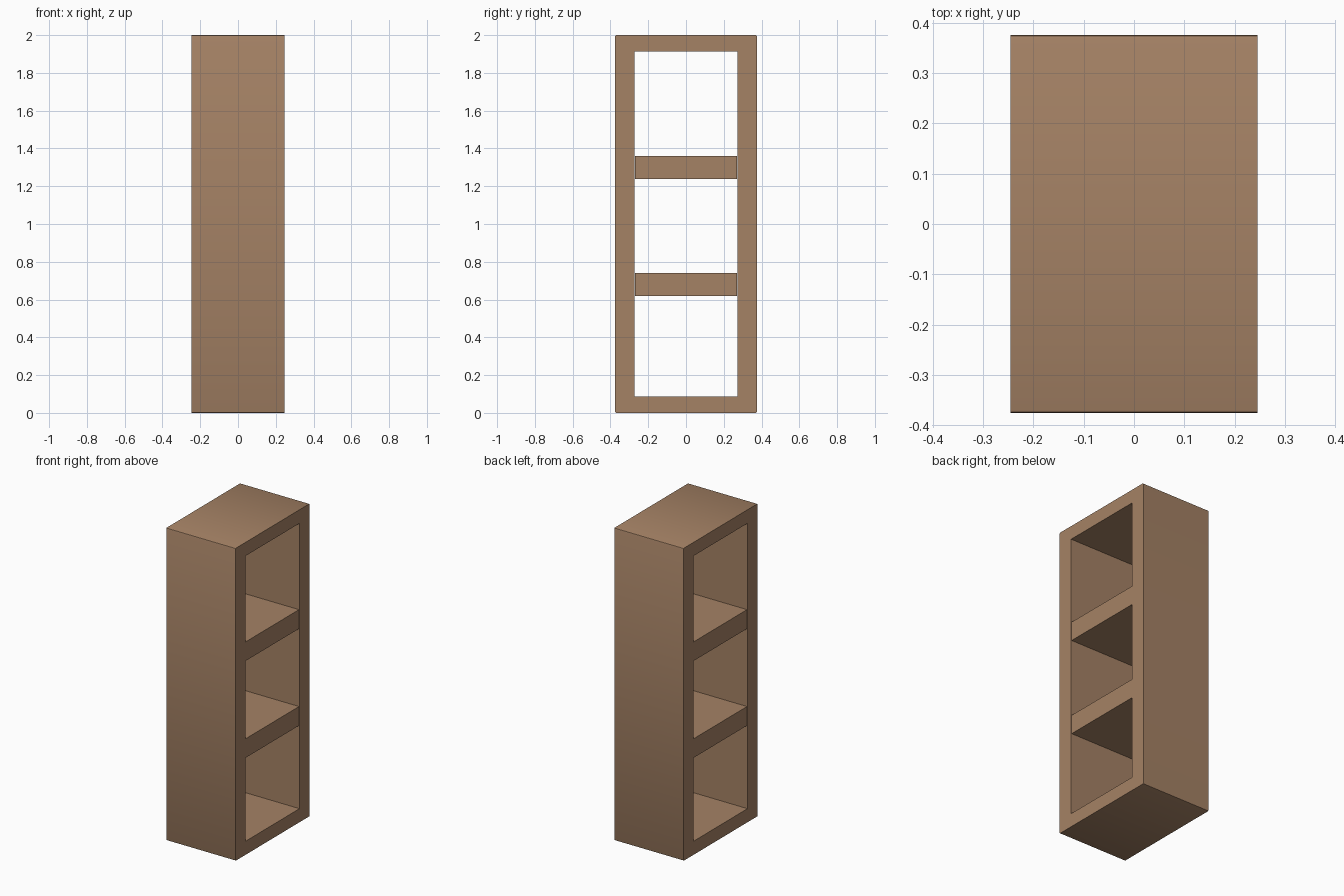
import bpy, bmesh

if "Cube" in bpy.data.objects:
    bpy.data.objects.remove(bpy.data.objects["Cube"])

WOOD = bpy.data.materials.new("brown wood")
WOOD.diffuse_color = (0.376, 0.223, 0.130, 1)
WOOD.use_nodes = True
WOOD.node_tree.nodes["Principled BSDF"].inputs["Base Color"].default_value = WOOD.diffuse_color

HALF_X = 0.245           # depth of the case
OUT_Y, IN_Y = 0.375, 0.272
TOP, RIM = 2.0, 0.087


def finish(name, bm):
    bmesh.ops.recalc_face_normals(bm, faces=bm.faces)
    mesh = bpy.data.meshes.new(name)
    bm.to_mesh(mesh)
    bm.free()
    mesh.materials.append(WOOD)
    obj = bpy.data.objects.new(name, mesh)
    bpy.context.collection.objects.link(obj)
    return obj


def rect(y, z0, z1):
    return [(-y, z0), (y, z0), (y, z1), (-y, z1)]


# Case: rectangular ring open on both the +x and -x sides
bm = bmesh.new()
rings = [[bm.verts.new((x, y, z)) for y, z in prof]
         for x, prof in ((-HALF_X, rect(OUT_Y, 0, TOP)),
                         (HALF_X, rect(OUT_Y, 0, TOP)),
                         (HALF_X, rect(IN_Y, RIM, TOP - RIM)),
                         (-HALF_X, rect(IN_Y, RIM, TOP - RIM)))]
for a, b in zip(rings, rings[1:] + rings[:1]):
    for i in range(4):
        j = (i + 1) % 4
        bm.faces.new((a[i], a[j], b[j], b[i]))

# Softened long outer corners of the case
corners = [e for e in bm.edges
           if abs(e.verts[0].co.x - e.verts[1].co.x) > 0.4
           and abs(e.verts[0].co.y) > 0.3]
bmesh.ops.bevel(bm, geom=corners, offset=0.006, segments=2,
                profile=0.5, affect='EDGES')
case = finish("shelf_case", bm)
for p in case.data.polygons:
    p.use_smooth = True
bpy.context.view_layer.objects.active = case
case.select_set(True)
bpy.ops.object.shade_smooth_by_angle()
case.select_set(False)

# Two inner shelves
for name, z in (("lower_shelf", 0.68), ("upper_shelf", 1.30)):
    bm = bmesh.new()
    bmesh.ops.create_cube(bm, size=1)
    for v in bm.verts:
        v.co = (v.co.x * 2 * (HALF_X - 0.002), v.co.y * 0.54, z + v.co.z * 0.122)
    finish(name, bm)
